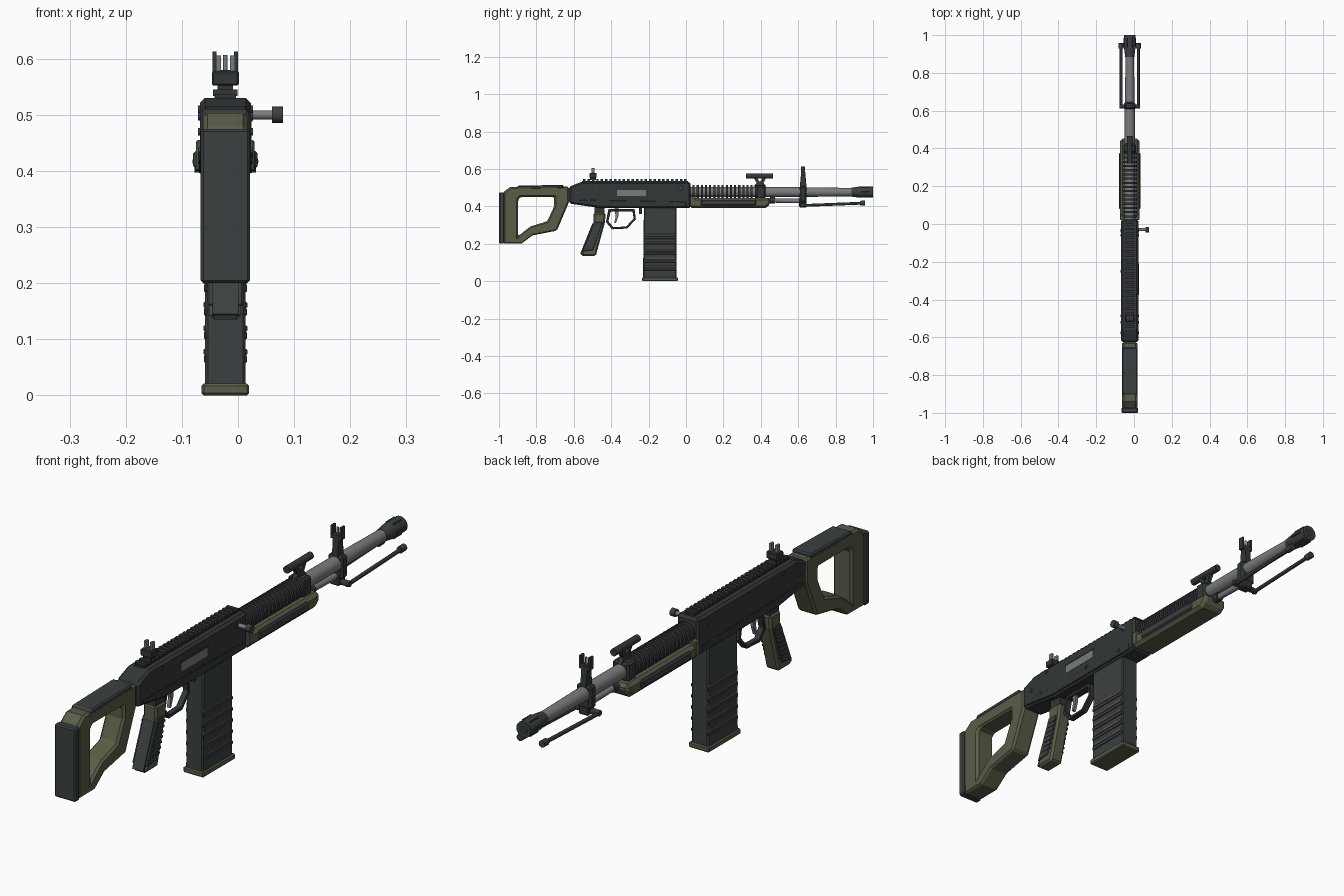
import bpy, bmesh, math
from mathutils import Vector

if "Cube" in bpy.data.objects:
    bpy.data.objects.remove(bpy.data.objects["Cube"])

CX = -0.0225   # the gun's own centre plane


def mat(name, c):
    m = bpy.data.materials.new(name)
    m.diffuse_color = (*c, 1)
    m.use_nodes = True
    m.node_tree.nodes["Principled BSDF"].inputs["Base Color"].default_value = m.diffuse_color
    return m


DARK = mat("charcoal polymer", (0.044, 0.051, 0.052))
BLACK = mat("blackened steel", (0.033, 0.038, 0.040))
GREEN = mat("olive polymer", (0.100, 0.110, 0.062))
STEEL = mat("bare steel", (0.190, 0.200, 0.208))


def finish(name, bm, m, bevel=0, smooth=False):
    bmesh.ops.recalc_face_normals(bm, faces=bm.faces)
    me = bpy.data.meshes.new(name)
    bm.to_mesh(me)
    bm.free()
    ob = bpy.data.objects.new(name, me)
    bpy.context.collection.objects.link(ob)
    me.materials.append(m)
    if smooth:
        for p in me.polygons:
            p.use_smooth = len(p.vertices) == 4
    if bevel:
        b = ob.modifiers.new("bevel", 'BEVEL')
        b.width, b.segments, b.limit_method = bevel, 1, 'ANGLE'
        b.angle_limit = math.radians(40)
    return ob


def prism(name, pts, x0, x1, m, bevel=0):
    """Side profile (y, z) extruded from x0 to x1, measured from the centre plane."""
    bm = bmesh.new()
    a, b = [[bm.verts.new((CX + x, y, z)) for y, z in pts] for x in (x0, x1)]
    bm.faces.new(a)
    bm.faces.new(b)
    for i in range(len(pts)):
        j = (i + 1) % len(pts)
        bm.faces.new((a[i], a[j], b[j], b[i]))
    return finish(name, bm, m, bevel)


def frame(name, outer, inner, hw, m, bevel=0):
    """Closed loop with a hole: two matching (y, z) outlines."""
    bm = bmesh.new()
    o0, o1, i0, i1 = [[bm.verts.new((CX + x, y, z)) for y, z in p]
                      for p, x in ((outer, -hw), (outer, hw), (inner, -hw), (inner, hw))]
    for i in range(len(outer)):
        j = (i + 1) % len(outer)
        for p, q in ((o0, i0), (i0, i1), (i1, o1), (o1, o0)):
            bm.faces.new((p[i], p[j], q[j], q[i]))
    return finish(name, bm, m, bevel)


def box(name, x0, x1, y0, y1, z0, z1, m, bevel=0):
    return prism(name, [(y0, z0), (y1, z0), (y1, z1), (y0, z1)], x0, x1, m, bevel)


def rod(name, a, b, r, m, r2=None, n=16):
    """Round bar between two points (x from the centre plane)."""
    a, b = Vector(a), Vector(b)
    bm = bmesh.new()
    bmesh.ops.create_cone(bm, cap_ends=True, segments=n, radius1=r,
                          radius2=r if r2 is None else r2, depth=(b - a).length)
    bm.transform((b - a).to_track_quat('Z', 'Y').to_matrix().to_4x4())
    bmesh.ops.translate(bm, verts=bm.verts, vec=(a + b) / 2 + Vector((CX, 0, 0)))
    return finish(name, bm, m, smooth=True)


# Stock
frame("stock_frame",
      [(-.978, .475), (-.94, .503), (-.625, .505), (-.625, .425), (-.69, .27),
       (-.82, .245), (-.88, .2), (-.978, .2)],
      [(-.897, .438), (-.885, .45), (-.705, .45), (-.705, .40), (-.742, .32),
       (-.83, .293), (-.865, .267), (-.897, .24)], .04, GREEN, .009)
box("butt_pad", -.044, .044, -1, -.972, .2, .475, DARK, .005)
prism("cheek_pad", [(-.91, .49), (-.655, .495), (-.655, .515), (-.90, .51)],
      -.041, .041, DARK, .005)

# Receiver
prism("receiver", [(-.625, .415), (-.45, .39), (.025, .39), (.025, .53), (-.56, .53), (-.625, .505)],
      -.0455, .0455, BLACK, .009)
prism("receiver_lower_plate", [(-.60, .418), (-.45, .397), (.0, .397), (.0, .425), (-.60, .435)],
      -.047, .047, BLACK, .002)
box("ejection_port", .04, .0465, -.37, -.215, .455, .488, STEEL)
box("ejection_port_lip", .04, .0485, -.375, -.21, .488, .494, BLACK)
for i, (y, z) in enumerate([(-.575, .47), (-.52, .435), (-.485, .51), (-.25, .43), (-.035, .50), (-.06, .42)]):
    rod(f"receiver_pin_{i}", (-.049, y, z), (.049, y, z), .010 if i == 4 else .007, DARK, n=10)

# Top rail
box("top_rail", -.019, .019, -.555, .01, .525, .536, BLACK)
for i in range(24):
    y = -.55 + i * .0235
    box(f"rail_tooth_{i}", -.022, .022, y, y + .013, .534, .545, BLACK)

# Charging handle
rod("charging_rod", (.03, -.03, .5), (.088, -.03, .5), .008, STEEL)
rod("charging_knob", (.083, -.03, .5), (.1025, -.03, .5), .0145, DARK)

# Rear sight
box("rear_sight_foot", -.014, .014, -.512, -.482, .54, .556, BLACK)
box("rear_sight_block", -.024, .024, -.516, -.478, .552, .578, BLACK, .003)
for s in (-1, 1):
    box("rear_sight_ear", s * .0125 - .0045, s * .0125 + .0045, -.505, -.488, .575, .606, STEEL)

# Magazine
prism("magazine", [(-.23, .015), (-.05, .015), (-.05, .395), (-.225, .395)],
      -.036, .036, DARK, .005)
box("magazine_base", -.0425, .0425, -.235, -.043, 0, .021, GREEN, .004)
for i in range(5):
    z = .072 + i * .042
    box(f"magazine_rib_{i}", -.039, .039, -.222, -.056, z, z + .011, GREEN, .002)
    box(f"magazine_band_{i}", -.0385, .0385, -.226, -.052, z - .014, z, DARK, .002)

# Grip
box("grip_neck", -.022, .022, -.49, -.435, .355, .40, BLACK)
prism("grip", [(-.495, .365), (-.43, .365), (-.433, .315), (-.482, .135), (-.56, .135),
               (-.558, .152), (-.495, .31)], -.028, .028, GREEN, .008)
prism("grip_panel", [(-.49, .318), (-.445, .315), (-.497, .165), (-.555, .16), (-.563, .145)][:4],
      -.032, .032, DARK, .003)
for i in range(7):
    z = .185 + i * .018
    y = -.5 + (z - .15) * .31
    box(f"grip_ridge_{i}", -.034, .034, y - .038, y + .008, z, z + .008, DARK)
prism("grip_backstrap", [(-.50, .31), (-.485, .30), (-.55, .14), (-.566, .145)], -.023, .023, DARK)

# Trigger and guard
frame("trigger_guard",
      [(-.415, .385), (-.428, .315), (-.395, .277), (-.315, .281), (-.268, .33), (-.275, .385)],
      [(-.403, .372), (-.415, .32), (-.389, .289), (-.32, .292), (-.28, .335), (-.286, .372)],
      .012, BLACK, .002)
prism("trigger", [(-.385, .40), (-.36, .40), (-.362, .345), (-.375, .31), (-.384, .312), (-.376, .345)],
      -.006, .006, STEEL)
box("magazine_catch", -.012, .012, -.25, -.235, .36, .395, BLACK)

# Barrel with cooling fins
BZ = .476
rod("barrel_rear", (0, .0, BZ), (0, .62, BZ), .027, STEEL, n=24)
rod("barrel_front", (0, .62, BZ), (0, .91, BZ), .026, STEEL, .022, n=24)
for i in range(16):
    y = .035 + i * .0222
    rod(f"cooling_fin_{i}", (0, y, BZ), (0, y + .011, BZ), .039, BLACK, n=20)
box("barrel_clamp", -.034, .034, .375, .425, .44, .512, BLACK, .008)
rod("muzzle_collar", (0, .885, BZ), (0, .93, BZ), .024, DARK, .030, n=20)
rod("muzzle_brake", (0, .93, BZ), (0, 1, BZ), .030, DARK, n=20)
rod("muzzle_bore", (0, .99, BZ), (0, 1.0005, BZ), .016, BLACK)
for a in range(6):
    t = a * math.pi / 3
    x, z = .0305 * math.cos(t), BZ + .0305 * math.sin(t)
    rod(f"muzzle_slot_{a}", (x, .935, z), (x, .985, z), .003, BLACK, n=6)

# Carry handle
prism("handle_bracket", [(.36, .505), (.43, .505), (.415, .525), (.43, .555), (.412, .555), (.395, .53),
                         (.378, .555), (.36, .555), (.378, .525)], -.008, .008, BLACK)
rod("carry_handle", (0, .32, .562), (0, .465, .562), .0135, BLACK)

# Handguard
prism("handguard", [(.02, .39), (.425, .39), (.452, .412), (.452, .445), (.02, .445)],
      -.051, .051, GREEN, .012)
box("handguard_panel", -.0575, .0575, .08, .375, .404, .436, DARK, .005)
box("handguard_rear_lug", -.052, .052, .022, .05, .40, .455, GREEN, .003)
rod("gas_tube", (0, .44, .432), (0, .63, .428), .012, STEEL)
rod("gas_tube_collar", (0, .45, .432), (0, .475, .432), .017, BLACK)

# Front sight
box("front_sight_base", -.031, .031, .608, .645, .42, .507, BLACK, .008)
prism("front_sight_tower", [(.608, .50), (.645, .50), (.638, .575), (.615, .575)], -.012, .012, BLACK)
box("front_sight_bar", -.022, .022, .614, .639, .565, .58, BLACK)
for s in (-1, 1):
    box("front_sight_ear", s * .019 - .0035, s * .019 + .0035, .616, .637, .575, .613, BLACK)
rod("front_sight_post", (0, .626, .575), (0, .626, .607), .004, STEEL, n=8)

# Folded bipod
box("bipod_mount", -.02, .02, .605, .645, .395, .43, BLACK, .004)
rod("bipod_hinge", (-.055, .622, .408), (.055, .622, .408), .011, BLACK, n=12)
for s in (-1, 1):
    rod("bipod_leg", (s * .046, .615, .404), (s * .046, .945, .417), .0075, BLACK, n=12)
    rod("bipod_foot", (s * .046, .93, .4165), (s * .046, .957, .4175), .013, DARK, n=12)
